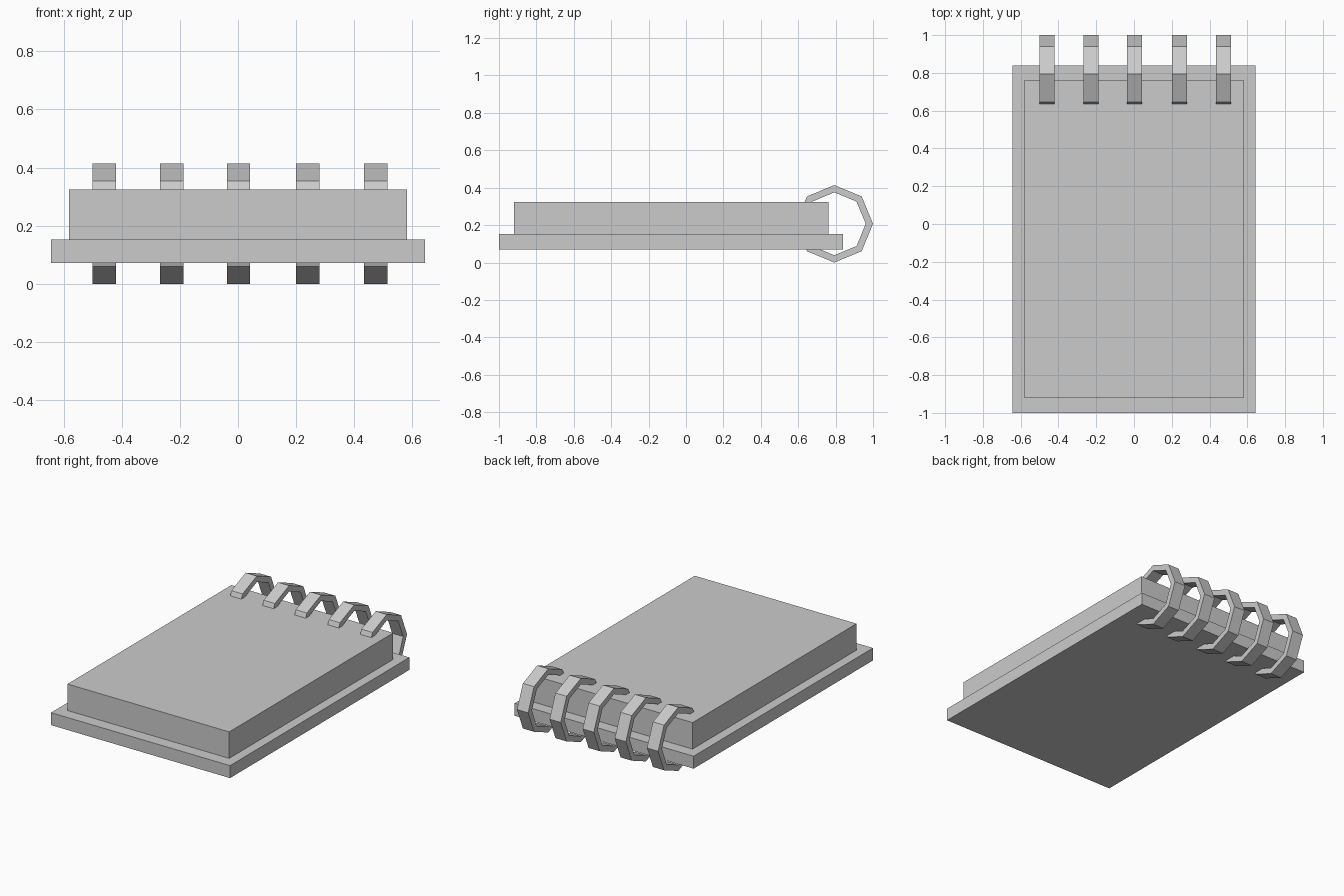
import bpy, bmesh
from math import cos, sin, pi

if "Cube" in bpy.data.objects:
    bpy.data.objects.remove(bpy.data.objects["Cube"])


def finish(name, bm):
    bmesh.ops.recalc_face_normals(bm, faces=bm.faces)
    mesh = bpy.data.meshes.new(name)
    bm.to_mesh(mesh)
    bm.free()
    obj = bpy.data.objects.new(name, mesh)
    bpy.context.collection.objects.link(obj)
    return obj


def box(name, x, y, z):
    bm = bmesh.new()
    bmesh.ops.create_cube(bm, size=1)
    for v in bm.verts:
        for i, (lo, hi) in enumerate((x, y, z)):
            v.co[i] = hi if v.co[i] > 0 else lo
    return finish(name, bm)


def ring(name, x, y=0.793, z=0.207, outer=0.207, inner=0.168, width=0.08, sides=8):
    # flat octagonal band around the x axis
    bm = bmesh.new()
    h = width / 2
    section = [(-h, outer), (h, outer), (h, inner), (-h, inner)]
    loops = []
    for i in range(sides):
        a = 2 * pi * i / sides
        loops.append([bm.verts.new((x + dx, y + r * cos(a), z + r * sin(a)))
                      for dx, r in section])
    for i in range(sides):
        p, q = loops[i], loops[(i + 1) % sides]
        for j in range(4):
            k = (j + 1) % 4
            bm.faces.new((p[j], p[k], q[k], q[j]))
    return finish(name, bm)


# backing board and paper block
box("back_cover", (-0.643, 0.643), (-1.0, 0.84), (0.071, 0.152))
box("page_block", (-0.581, 0.581), (-0.92, 0.762), (0.152, 0.324))

# binding rings along the top edge
for n, x in enumerate((-0.46, -0.228, 0.002, 0.24, 0.474)):
    ring(f"binding_ring_{n + 1}", x)
